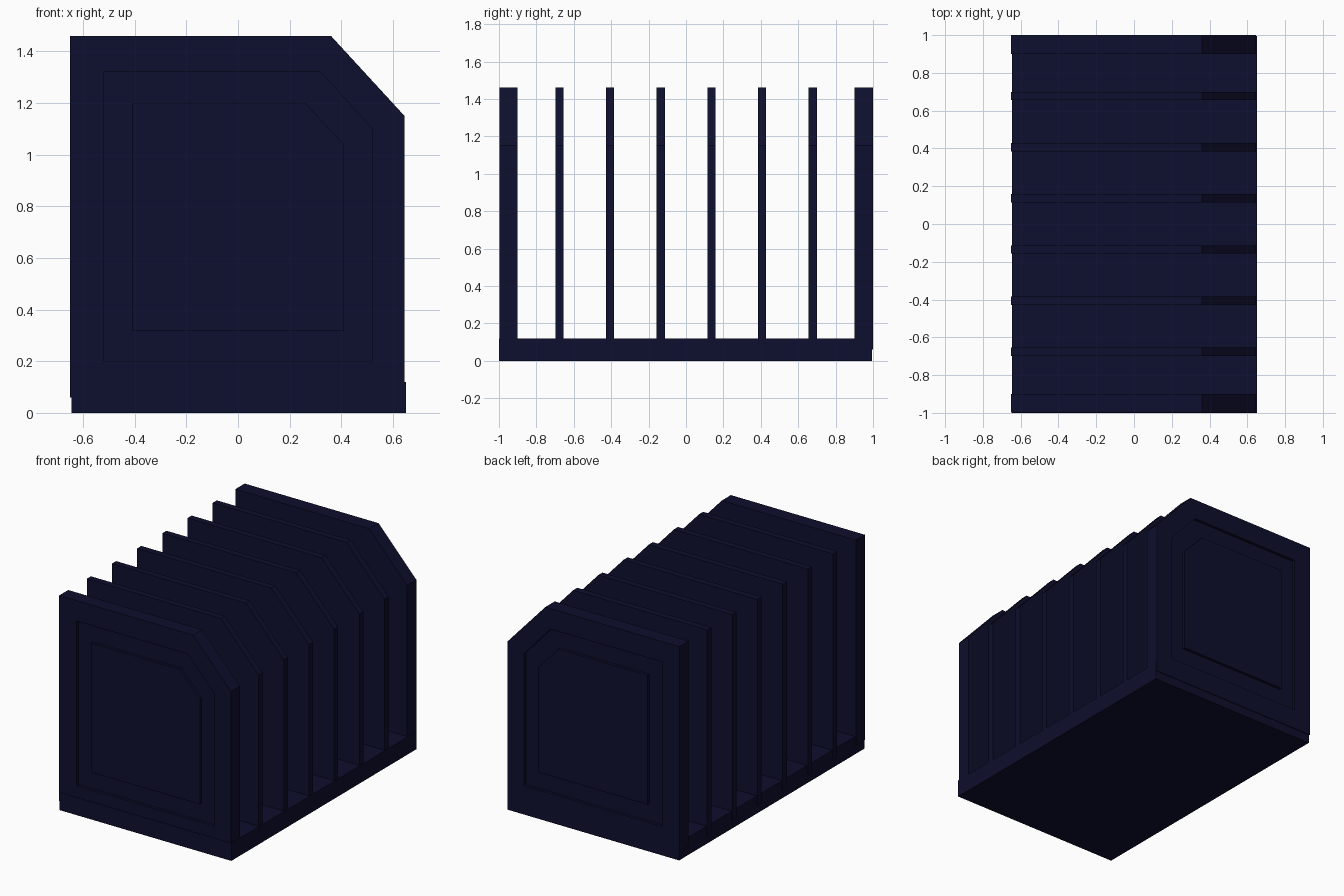
import bpy, bmesh

if "Cube" in bpy.data.objects:
    bpy.data.objects.remove(bpy.data.objects["Cube"])

navy = bpy.data.materials.new("dark_navy")
navy.diffuse_color = (0.0042, 0.0046, 0.026, 1)
navy.use_nodes = True
navy.node_tree.nodes["Principled BSDF"].inputs["Base Color"].default_value = navy.diffuse_color


def outline(left, right, bottom, top, cut_x, cut_z):
    """Rectangle in x, z with its upper right corner cut off."""
    return [(left, bottom), (right, bottom), (right, cut_z), (cut_x, top), (left, top)]


PLATE = outline(-0.65, 0.645, 0.06, 1.46, 0.36, 1.15)
GROOVE_OUT = outline(-0.52, 0.52, 0.20, 1.32, 0.32, 1.10)
GROOVE_IN = outline(-0.41, 0.41, 0.32, 1.20, 0.26, 1.04)


def loft(name, sections):
    """Join five-cornered sections (outline, y) in order and cap both ends."""
    bm = bmesh.new()
    loops = [[bm.verts.new((x, y, z)) for x, z in pts] for pts, y in sections]
    for a, b in zip(loops, loops[1:]):
        for i in range(len(a)):
            j = (i + 1) % len(a)
            bm.faces.new((a[i], a[j], b[j], b[i]))
    bm.faces.new(loops[0])
    bm.faces.new(loops[-1])
    bmesh.ops.recalc_face_normals(bm, faces=bm.faces)
    mesh = bpy.data.meshes.new(name)
    bm.to_mesh(mesh)
    bm.free()
    mesh.materials.append(navy)
    ob = bpy.data.objects.new(name, mesh)
    bpy.context.collection.objects.link(ob)
    return ob


# Base tray
bpy.ops.mesh.primitive_cube_add(size=1, location=(0.0025, -0.0025, 0.06))
base = bpy.context.object
base.name = "base"
base.scale = (1.295, 1.995, 0.12)
base.data.materials.append(navy)

# Thick end panels, each with a groove around a flush centre panel
DEPTH = 0.02
for name, outer, inner in (("front_end_panel", -0.997, -0.9),
                           ("back_end_panel", 1.0, 0.9)):
    floor = outer + (DEPTH if outer < 0 else -DEPTH)
    loft(name, [(PLATE, inner), (PLATE, outer), (GROOVE_OUT, outer),
                (GROOVE_OUT, floor), (GROOVE_IN, floor), (GROOVE_IN, outer)])

# Thin dividers
for i in range(6):
    y = -0.677 + i * 0.271
    loft("divider_%d" % (i + 1), [(PLATE, y - 0.022), (PLATE, y + 0.022)])
